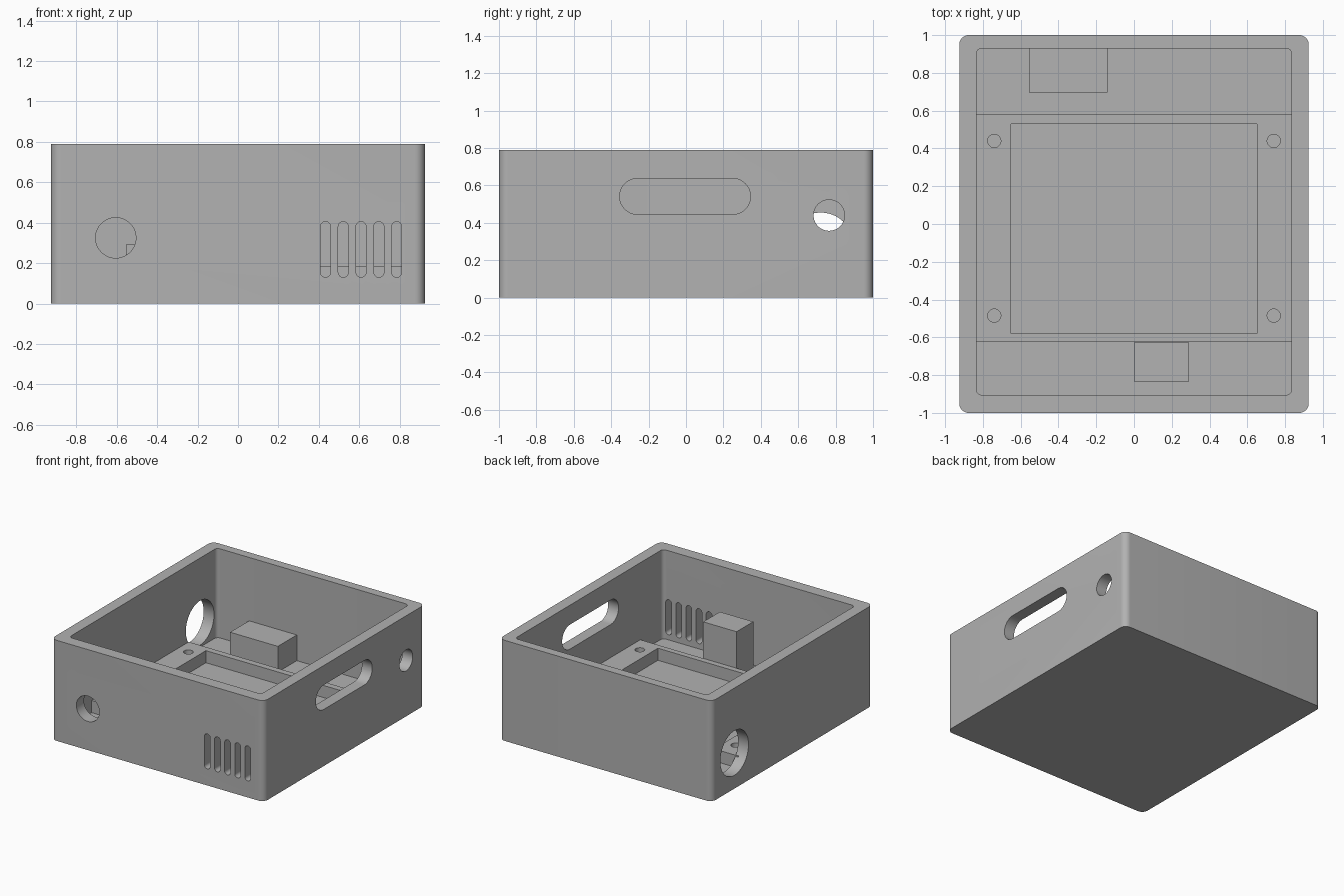
import bpy, bmesh, math

if "Cube" in bpy.data.objects:
    bpy.data.objects.remove(bpy.data.objects["Cube"])

grey = bpy.data.materials.new("plain grey")
grey.use_nodes = True
colour = (0.445, 0.445, 0.445, 1)
grey.diffuse_color = colour
grey.node_tree.nodes["Principled BSDF"].inputs["Base Color"].default_value = colour


def rounded(u0, u1, v0, v1, r=0.0, steps=10):
    """Outline of a rectangle with rounded corners; full radius gives slots and circles."""
    if r == 0:
        return [(u0, v0), (u1, v0), (u1, v1), (u0, v1)]
    centres = [(u1 - r, v1 - r), (u0 + r, v1 - r), (u0 + r, v0 + r), (u1 - r, v0 + r)]
    points = []
    for quarter, (cu, cv) in enumerate(centres):
        for i in range(steps + 1):
            a = (quarter + i / steps) * math.pi / 2
            p = (cu + r * math.cos(a), cv + r * math.sin(a))
            if not points or math.dist(p, points[-1]) > 1e-4:
                points.append(p)
    if math.dist(points[0], points[-1]) < 1e-4:
        points.pop()
    return points


def circle(u, v, r):
    return rounded(u - r, u + r, v - r, v + r, r)


def prism(name, shapes, low, high, axis="Z"):
    """Extrude one or more outlines along an axis."""
    place = {"X": lambda u, v, w: (w, u, v),
             "Y": lambda u, v, w: (u, w, v),
             "Z": lambda u, v, w: (u, v, w)}[axis]
    bm = bmesh.new()
    for outline in shapes:
        bottom = [bm.verts.new(place(u, v, low)) for u, v in outline]
        top = [bm.verts.new(place(u, v, high)) for u, v in outline]
        bm.faces.new(bottom)
        bm.faces.new(top)
        for i in range(len(outline)):
            j = (i + 1) % len(outline)
            bm.faces.new((bottom[i], bottom[j], top[j], top[i]))
    bmesh.ops.recalc_face_normals(bm, faces=bm.faces)
    mesh = bpy.data.meshes.new(name)
    bm.to_mesh(mesh)
    bm.free()
    mesh.materials.append(grey)
    obj = bpy.data.objects.new(name, mesh)
    bpy.context.collection.objects.link(obj)
    return obj


def activate(obj):
    bpy.ops.object.select_all(action="DESELECT")
    obj.select_set(True)
    bpy.context.view_layer.objects.active = obj


def cut(obj, cutter):
    activate(obj)
    mod = obj.modifiers.new("cut", "BOOLEAN")
    mod.operation = "DIFFERENCE"
    mod.solver = "EXACT"
    mod.object = cutter
    bpy.ops.object.modifier_apply(modifier=mod.name)
    bpy.data.objects.remove(cutter)


FLOOR, DECK, HEIGHT = 0.09, 0.185, 0.79

# Open box with rounded corners
case = prism("case_shell", [rounded(-0.925, 0.925, -1, 1, 0.05)], 0, HEIGHT)
cut(case, prism("cavity", [rounded(-0.835, 0.835, -0.905, 0.93, 0.03)], FLOOR, 1))

# Front wall: cable hole and row of vents
vents = [rounded(x - 0.025, x + 0.025, 0.13, 0.405, 0.025)
         for x in (0.433 + 0.088 * i for i in range(5))]
cut(case, prism("front_openings", [circle(-0.605, 0.325, 0.1)] + vents, -1.1, -0.88, "Y"))

# Side walls: long slot and small hole on one, large hole on the other
cut(case, prism("left_openings",
                [rounded(-0.355, 0.345, 0.445, 0.637, 0.096), circle(0.765, 0.44, 0.083)],
                0.81, 1.1, "X"))
cut(case, prism("right_opening", [circle(0.72, 0.28, 0.175)], -1.1, -0.81, "X"))

# Raised deck with a recess and four screw holes
deck = prism("mounting_deck", [rounded(-0.86, 0.86, -0.625, 0.58)], 0.05, DECK)
screws = [circle(x, y, 0.035) for x in (-0.74, 0.74) for y in (-0.485, 0.44)]
cut(deck, prism("deck_openings", [rounded(-0.65, 0.65, -0.58, 0.53)] + screws, 0, 0.3))

# Solid blocks on the floor
back_block = prism("back_block", [rounded(-0.555, -0.14, 0.695, 0.96)], 0.05, 0.292)
front_block = prism("front_block", [rounded(0, 0.29, -0.835, -0.628)], 0.05, 0.47)

for part in (case, deck, back_block, front_block):
    activate(part)
    bpy.ops.object.shade_smooth_by_angle(angle=math.radians(30))
